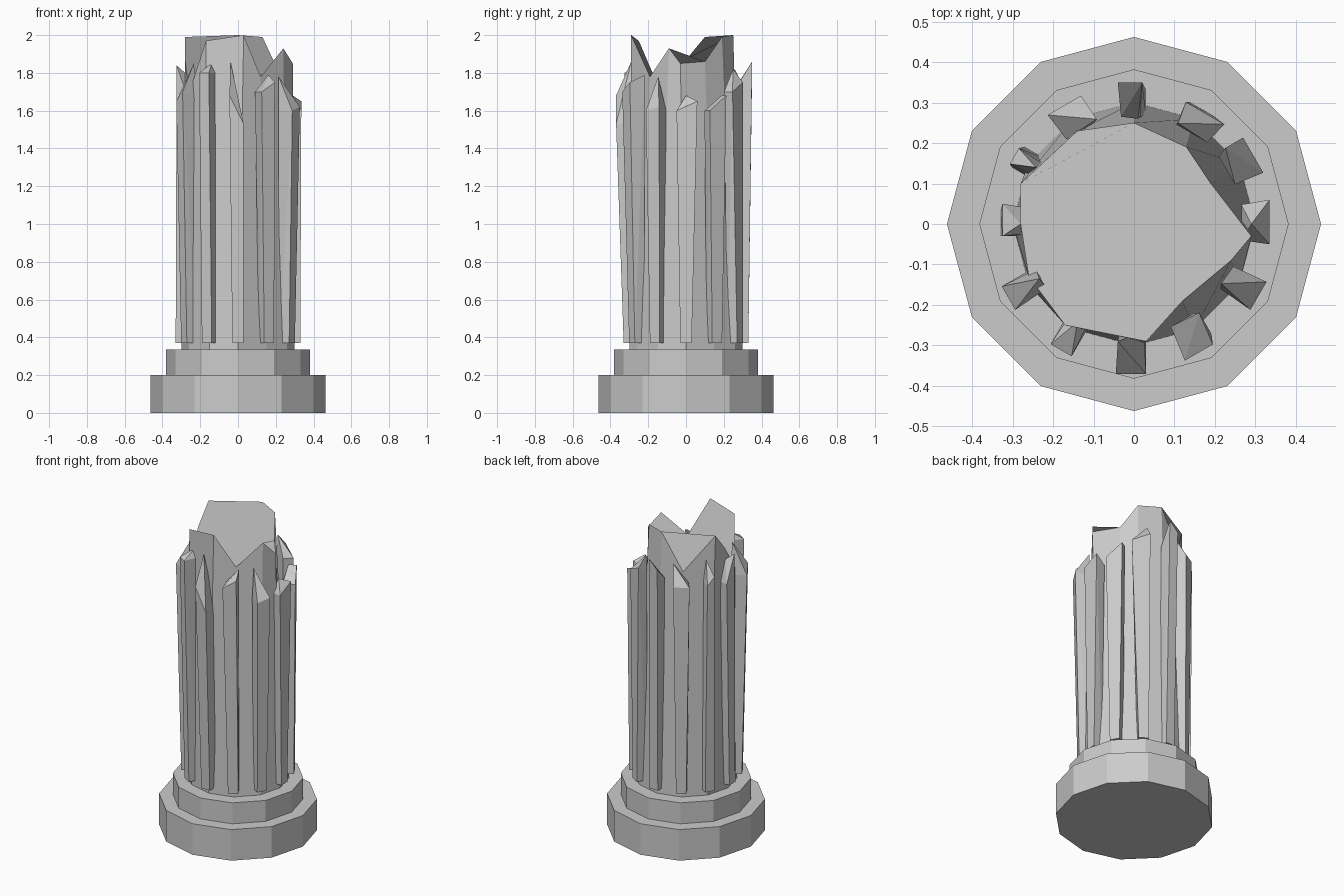
import bpy, bmesh
from math import sin, cos, radians


def finish(name, bm):
    bmesh.ops.recalc_face_normals(bm, faces=bm.faces)
    me = bpy.data.meshes.new(name)
    bm.to_mesh(me)
    bm.free()
    ob = bpy.data.objects.new(name, me)
    bpy.context.collection.objects.link(ob)
    return ob


def ring(r, z, n=12):
    return [(r * cos(radians(30 * i)), r * sin(radians(30 * i)), z) for i in range(n)]


def prism(name, lower, upper):
    bm = bmesh.new()
    a = [bm.verts.new(p) for p in lower]
    b = [bm.verts.new(p) for p in upper]
    n = len(a)
    bm.faces.new(a[::-1])
    bm.faces.new(b)
    for i in range(n):
        j = (i + 1) % n
        bm.faces.new((a[i], a[j], b[j], b[i]))
    return finish(name, bm)


# Stepped twelve-sided base
prism("base_step_lower", ring(0.462, 0), ring(0.462, 0.2))
prism("base_step_upper", ring(0.382, 0.2), ring(0.382, 0.335))

# Shaft core with a jagged broken top rim
broken_rim = [
    (0.29, -0.03, 1.85), (0.19, 0.10, 1.86), (0.13, 0.19, 1.99), (0.0, 0.25, 2.0),
    (-0.14, 0.23, 1.77), (-0.28, 0.10, 1.99), (-0.28, 0.0, 1.87), (-0.26, -0.13, 1.69),
    (-0.17, -0.25, 1.97), (0.03, -0.29, 2.0), (0.12, -0.19, 1.78), (0.24, -0.09, 1.93)]
prism("shaft_core", ring(0.30, 0.335), broken_rim)

# Ribs: angle, side limits, outer radius, outer heights, then tip radius, side, height
ribs = [
    (-90, -.045, .03, .37, 1.68, 1.53, .29, -.04, 1.86),
    (-60, -.06, .02, .355, 1.70, 1.75, .27, .03, 1.79),
    (-30, -.04, .04, .355, 1.60, 1.62, .26, -.02, 1.78),
    (0, -.05, .06, .335, 1.60, 1.65, .29, .0, 1.68),
    (30, -.05, .05, .34, 1.60, 1.68, .29, .05, 1.68),
    (60, -.07, .04, .325, 1.70, 1.75, .27, .03, 1.82),
    (90, -.02, .04, .35, 1.86, 1.80, .26, -.01, 1.72),
    (120, -.045, .05, .34, 1.70, 1.70, .27, -.05, 1.82),
    (150, -.02, .025, .34, 1.70, 1.75, .28, .0, 1.84),
    (180, -.05, .03, .325, 1.67, 1.84, .28, .0, 1.80),
    (-150, -.03, .037, .36, 1.65, 1.70, .27, .0, 1.85),
    (-120, -.03, .03, .36, 1.80, 1.80, .28, .0, 1.85)]

for k, (ang, tl, tr, ro, zl, zr, rt, tt, zt) in enumerate(ribs):
    a = radians(ang)
    low = min(zl, zr, zt)
    pts = [(.27, -.03, .37), (.27, .03, .37), (.33, -.03, .37), (.33, .03, .37),
           (ro, tl, zl), (ro, tr, zr), (rt, tt, zt),
           (.265, tl * .8, low), (.265, tr * .8, low)]
    bm = bmesh.new()
    for r, t, z in pts:
        bm.verts.new((r * cos(a) - t * sin(a), r * sin(a) + t * cos(a), z))
    res = bmesh.ops.convex_hull(bm, input=bm.verts)
    loose = [v for v in bm.verts if not v.link_faces]
    bmesh.ops.delete(bm, geom=loose, context='VERTS')
    finish("broken_rib_%02d" % (k + 1), bm)
